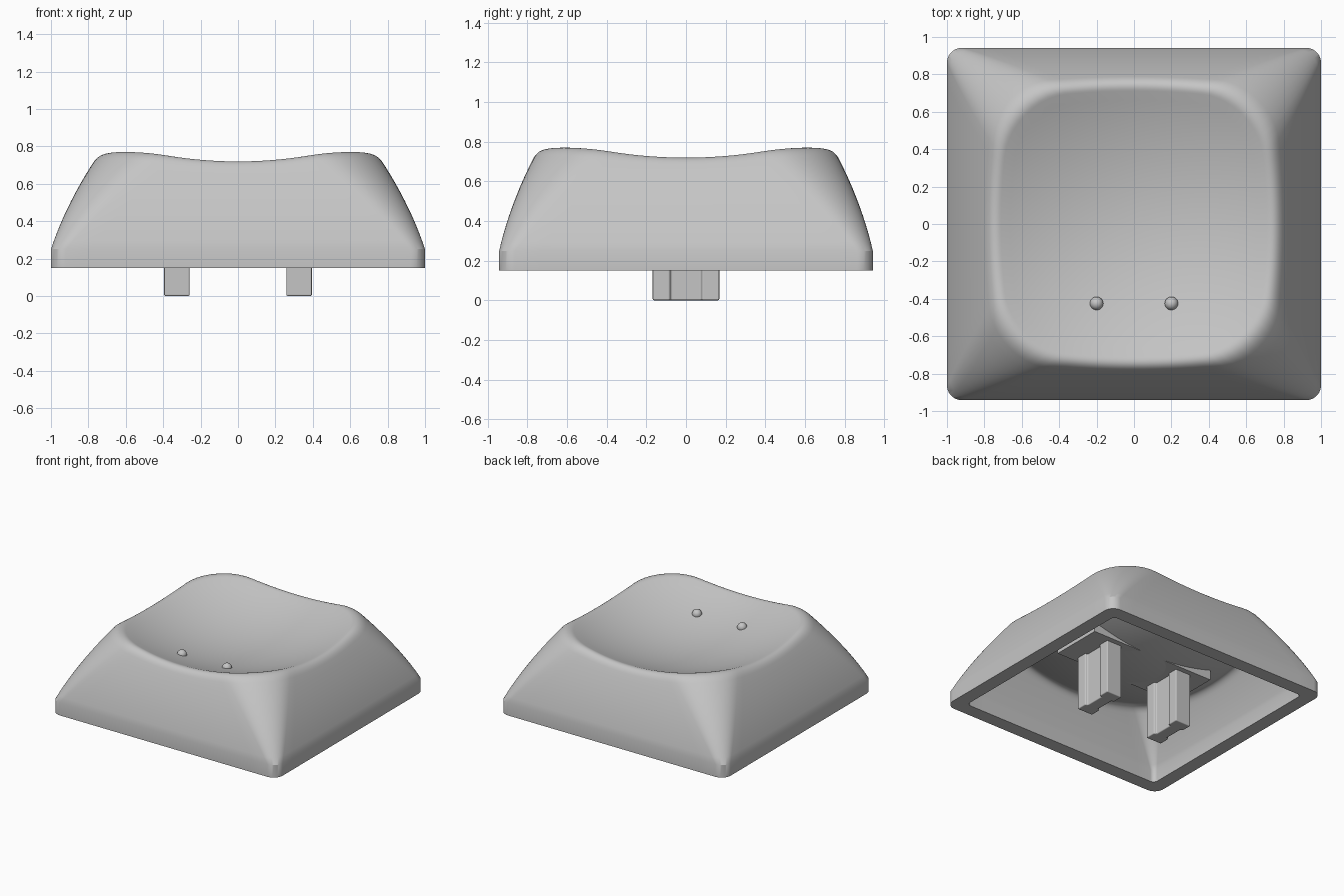
import bpy, bmesh, math
from mathutils import Vector

if "Cube" in bpy.data.objects:
    bpy.data.objects.remove(bpy.data.objects["Cube"])

grey = bpy.data.materials.new("mid grey plastic")
grey.use_nodes = True
GREY = (0.56, 0.56, 0.56, 1)
grey.diffuse_color = GREY
grey.node_tree.nodes["Principled BSDF"].inputs["Base Color"].default_value = GREY

BASE, SKIRT = 0.15, 0.25      # bottom edge and top of the straight skirt
ARC, EDGE = 10, 14            # segments per rounded corner and per straight side
COUNT = 4 * (ARC + EDGE)
DISH, CEILING = 0.575, 0.415  # lowest points of the dish and the domed underside
PLATE = 0.43                  # underside of the mounting plate


def finish(bm, name, angle=30):
    bmesh.ops.recalc_face_normals(bm, faces=bm.faces)
    mesh = bpy.data.meshes.new(name)
    bm.to_mesh(mesh)
    bm.free()
    mesh.materials.append(grey)
    obj = bpy.data.objects.new(name, mesh)
    bpy.context.collection.objects.link(obj)
    bpy.ops.object.select_all(action='DESELECT')
    obj.select_set(True)
    bpy.context.view_layer.objects.active = obj
    bpy.ops.object.shade_smooth_by_angle(angle=math.radians(angle))
    return obj


def wall_point(k, z, inset, flare):
    """Point k of the rounded rectangle outline at height z."""
    t = max(0, (z - SKIRT) / 0.5)
    hx = 1 - 0.165 * t - 0.085 * t * t - inset
    hy = 0.942 - 0.115 * t - 0.075 * t * t - inset
    r = 0.08 + flare * t - inset * 0.4

    def corner(i, a):
        mid = math.radians(45 + 90 * i)
        cx = math.copysign(hx - r, math.cos(mid))
        cy = math.copysign(hy - r, math.sin(mid))
        ang = math.radians(90 * (i + a))
        return Vector((cx + r * math.cos(ang), cy + r * math.sin(ang), z))

    i, j = divmod(k, ARC + EDGE)
    if j <= ARC:
        return corner(i, j / ARC)
    return corner(i, 1).lerp(corner((i + 1) % 4, 0), (j - ARC) / EDGE)


def column(k, inset, dish_z, flare):
    """One strip from the bottom edge, up the wall, round the rim and into the dish."""
    def dish(p):
        return Vector((p.x, p.y, dish_z + 0.275 * (p.x ** 2 + p.y ** 2)))

    rim = wall_point(k, 0.7, inset, flare)
    for _ in range(25):
        rim = wall_point(k, dish(rim).z, inset, flare)
    top = rim.z - 0.055
    points = [wall_point(k, BASE, inset, flare)]
    points += [wall_point(k, SKIRT + (top - SKIRT) * i / 10, inset, flare) for i in range(11)]
    a, b = points[-1], dish(rim * 0.935)
    for i in range(1, 11):
        s = i / 10
        points.append(a * (1 - s) ** 2 + rim * 2 * s * (1 - s) + b * s * s)
    points += [dish(b * (1 - i / 14)) for i in range(1, 14)]
    return points


# Cap: outer shell with dished top, joined to the hollow underside
bm = bmesh.new()
columns = []
for k in range(COUNT):
    inside = column(k, 0.11, CEILING, 0.14)
    outside = column(k, 0, DISH, 0.26)
    columns.append([bm.verts.new(p) for p in inside[::-1] + outside])
centre_in = bm.verts.new((0, 0, CEILING))
centre_out = bm.verts.new((0, 0, DISH))
for k in range(COUNT):
    a, b = columns[k], columns[(k + 1) % COUNT]
    for i in range(len(a) - 1):
        bm.faces.new((a[i], b[i], b[i + 1], a[i + 1]))
    bm.faces.new((centre_in, b[0], a[0]))
    bm.faces.new((centre_out, a[-1], b[-1]))
finish(bm, "cap_shell")

# Homing bumps on the dish
for side, label in ((1, "left"), (-1, "right")):
    bm = bmesh.new()
    bmesh.ops.create_uvsphere(bm, u_segments=24, v_segments=14, radius=0.036)
    bmesh.ops.translate(bm, verts=bm.verts, vec=(side * 0.2, -0.425, 0.636))
    finish(bm, label + "_homing_bump")

# Mounting plate, partly sunk into the domed ceiling
bm = bmesh.new()
bmesh.ops.create_cube(bm, size=1)
bmesh.ops.scale(bm, verts=bm.verts, vec=(1.1, 0.42, 0.1))
bmesh.ops.translate(bm, verts=bm.verts, vec=(0, 0, PLATE + 0.05))
finish(bm, "mounting_plate")

# Stems: I-shaped section with a narrow waist
quarter = [(0.068, 0.168), (0.068, 0.082), (0.048, 0.076)]
half = quarter + [(x, -y) for x, y in reversed(quarter)]
section = half + [(-x, -y) for x, y in half]
for side, label in ((1, "left"), (-1, "right")):
    bm = bmesh.new()
    face = bm.faces.new([bm.verts.new((x + side * 0.327, y, 0)) for x, y in section])
    result = bmesh.ops.extrude_face_region(bm, geom=[face])
    raised = [v for v in result["geom"] if isinstance(v, bmesh.types.BMVert)]
    bmesh.ops.translate(bm, verts=raised, vec=(0, 0, PLATE + 0.05))
    stem = finish(bm, label + "_stem")
    bevel = stem.modifiers.new("soft edges", 'BEVEL')
    bevel.width, bevel.segments, bevel.harden_normals = 0.008, 2, True
